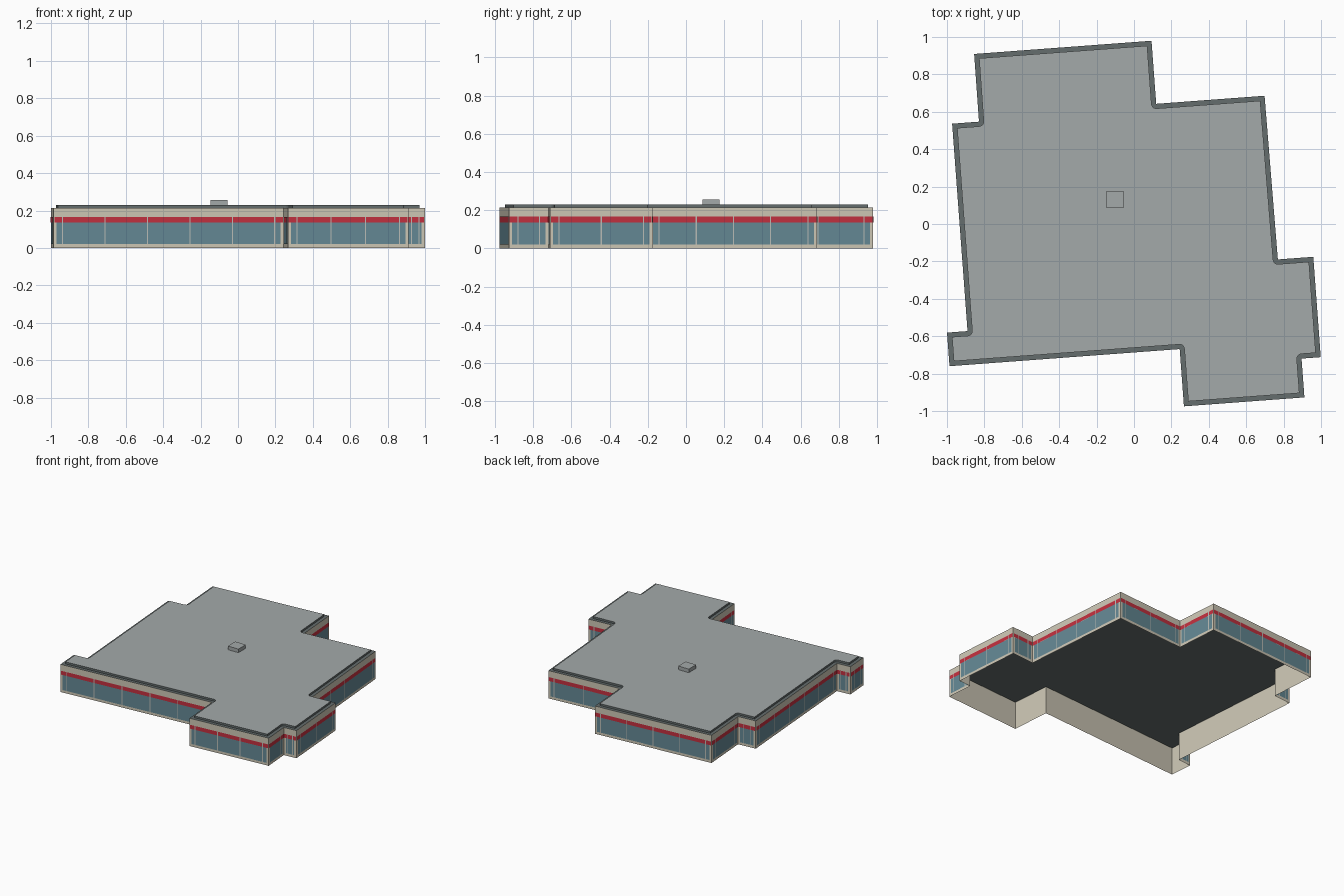
import bpy, bmesh, math
from mathutils import Vector

if "Cube" in bpy.data.objects:
    bpy.data.objects.remove(bpy.data.objects["Cube"])

ANGLE = math.radians(4.25)
WALL_H, ROOF_H, INSET = 0.214, 0.229, 0.025

# Footprint in the building's own axes, clockwise seen from above
plan = [Vector(p) for p in [
    (-.785, .97), (.166, .97), (.166, .632), (.747, .632),
    (.753, -.246), (.943, -.246), (.943, -.784), (.84, -.784),
    (.84, -.992), (.194, -.992), (.194, -.685), (-1.04, -.685),
    (-1.04, -.505), (-.93, -.505), (-.93, .607), (-.786, .607)]]


def material(name, rgb):
    m = bpy.data.materials.new(name)
    m.diffuse_color = (*rgb, 1)
    m.use_nodes = True
    m.node_tree.nodes["Principled BSDF"].inputs["Base Color"].default_value = m.diffuse_color
    return m


cream = material("cream", (.62, .58, .47))
red = material("red", (.55, .03, .05))
glass = material("glass", (.13, .25, .30))
trim = material("pale_trim", (.50, .52, .48))
dark = material("dark_ledge", (.13, .155, .155))
grey = material("roof_grey", (.37, .40, .40))


def make(name, faces, mat, angle=ANGLE):
    bm = bmesh.new()
    for f in faces:
        bm.faces.new([bm.verts.new(v) for v in f])
    bmesh.ops.remove_doubles(bm, verts=bm.verts, dist=1e-5)
    me = bpy.data.meshes.new(name)
    bm.to_mesh(me)
    bm.free()
    ob = bpy.data.objects.new(name, me)
    ob.rotation_euler.z = angle
    me.materials.append(mat)
    bpy.context.collection.objects.link(ob)
    return ob


def cap(pts, z):
    return [(p.x, p.y, z) for p in reversed(pts)]


def sides(pts, z0, z1):
    return [[(b.x, b.y, z0), (a.x, a.y, z0), (a.x, a.y, z1), (b.x, b.y, z1)]
            for a, b in zip(pts, pts[1:] + pts[:1])]


def inward(a, b):
    d = (b - a).normalized()
    return Vector((d.y, -d.x))


def inset(pts, r, steps=5):
    # Sharp at outer corners, rounded at inner corners
    out = []
    for i, p in enumerate(pts):
        n0 = inward(pts[i - 1], p)
        n1 = inward(p, pts[(i + 1) % len(pts)])
        if n0.x * n1.y - n0.y * n1.x < 0:
            out.append(p + (n0 + n1) * r)
        else:
            for k in range(steps + 1):
                t = math.pi / 2 * k / steps
                out.append(p + (n0 * math.cos(t) + n1 * math.sin(t)) * r)
    return out


# Open-bottomed shell, ledge and raised roof
make("walls", sides(plan, 0, WALL_H), cream)
make("roof_ledge", [cap(plan, WALL_H)], dark)
roof = inset(plan, INSET)
make("roof_edge", sides(roof, WALL_H, ROOF_H), dark)
make("roof_top", [cap(roof, ROOF_H)], grey)

# Facade strips on every wall
windows, bands, mullions = [], [], []


def strip(a, b, s0, s1, z0, z1, off):
    d = (b - a).normalized()
    o = -inward(a, b) * off
    return sides([a + d * s0 + o, a + d * s1 + o], z0, z1)[0]


for a, b in zip(plan, plan[1:] + plan[:1]):
    length = (b - a).length
    windows.append(strip(a, b, .017, length - .017, .02, .136, .0015))
    bands.append(strip(a, b, .004, length - .004, .136, .166, .002))
    n = max(1, round((length - .1) / .21))
    e = min(.048, length * .3)
    for i in range(n + 1):
        s = e + (length - 2 * e) * i / n
        mullions.append(strip(a, b, s - .003, s + .003, .02, .166, .003))
make("window_strips", windows, glass)
make("red_bands", bands, red)
make("window_mullions", mullions, trim)

# Rooftop unit, square to the world axes
x0, x1, y0, y1 = -.147, -.057, .086, .176
unit = [Vector(p) for p in [(x0, y1), (x1, y1), (x1, y0), (x0, y0)]]
make("rooftop_unit", sides(unit, ROOF_H, .257) + [cap(unit, .257)], grey, 0)
